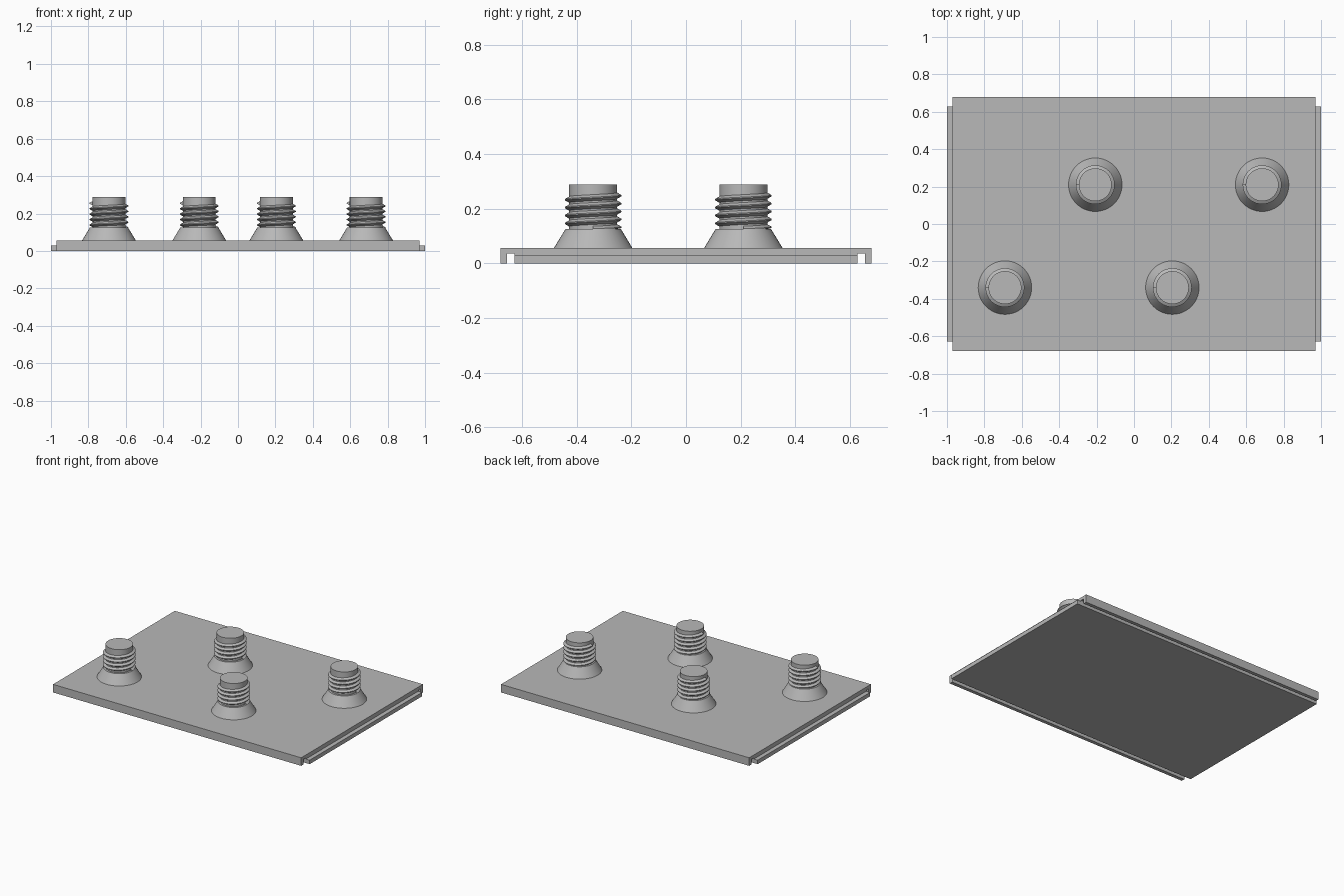
import bpy, bmesh
from math import cos, sin, pi, radians

if "Cube" in bpy.data.objects:
    bpy.data.objects.remove(bpy.data.objects["Cube"])

grey = bpy.data.materials.new("light grey")
grey.use_nodes = True
color = (0.48, 0.48, 0.48, 1)
grey.diffuse_color = color
grey.node_tree.nodes["Principled BSDF"].inputs["Base Color"].default_value = color

PLATE_TOP = 0.057
CORE = 0.088


def make_object(name, bm, smooth=False):
    bmesh.ops.recalc_face_normals(bm, faces=bm.faces)
    mesh = bpy.data.meshes.new(name)
    bm.to_mesh(mesh)
    bm.free()
    mesh.materials.append(grey)
    obj = bpy.data.objects.new(name, mesh)
    bpy.context.collection.objects.link(obj)
    if smooth:
        bpy.ops.object.select_all(action='DESELECT')
        obj.select_set(True)
        bpy.context.view_layer.objects.active = obj
        bpy.ops.object.shade_smooth_by_angle(angle=radians(30))
    return obj


def loft(bm, rings, closed_section):
    """Join successive vertex rows with quads."""
    for a, b in zip(rings, rings[1:]):
        n = len(a)
        for i in range(n if closed_section else n - 1):
            j = (i + 1) % n
            bm.faces.new((a[i], a[j], b[j], b[i]))


def extrude_profile(name, profile, half_length):
    """Prism along x from a (y, z) outline."""
    bm = bmesh.new()
    ends = [[bm.verts.new((x, y, z)) for y, z in profile]
            for x in (-half_length, half_length)]
    loft(bm, ends, True)
    for ring in ends:
        bm.faces.new(ring)
    return make_object(name, bm)


# Cover plate with a downturned flange and a groove along both long edges
half = [(0.628, 0.028), (0.628, 0.036), (0.655, 0.036),
        (0.655, 0), (0.68, 0), (0.68, PLATE_TOP)]
extrude_profile("cover_plate", half + [(-y, z) for y, z in reversed(half)], 0.97)

# Lower slab, whose short ends stick out as tongues
extrude_profile("lower_slab", [(-0.628, 0), (0.628, 0), (0.628, 0.028), (-0.628, 0.028)], 1.0)


def build_stud_body():
    # Conical foot, shoulder and plain core
    bm = bmesh.new()
    sides = 48
    profile = [(0.143, PLATE_TOP), (0.102, 0.125), (CORE, 0.125), (CORE, 0.288)]
    rings = [[bm.verts.new((r * cos(2 * pi * i / sides), r * sin(2 * pi * i / sides), z))
              for i in range(sides)] for r, z in profile]
    loft(bm, rings, True)
    bm.faces.new(rings[-1])
    return make_object("stud_body", bm, True)


def build_thread():
    # Helical ridge ending just below the plain tip
    bm = bmesh.new()
    pitch, turns, per_turn = 0.029, 4.5, 40
    section = [(CORE - 0.003, -0.013), (0.104, -0.002), (0.104, 0.002), (CORE - 0.003, 0.013)]
    steps = int(turns * per_turn)
    rings = []
    for k in range(steps + 1):
        angle = pi - 2 * pi * (steps - k) / per_turn
        z0 = 0.255 - pitch * (steps - k) / per_turn
        # keep the run-out above the foot shoulder
        rings.append([bm.verts.new((r * cos(angle), r * sin(angle), max(z0 + dz, 0.125)))
                      for r, dz in section])
    loft(bm, rings, True)
    bm.faces.new(rings[0])
    bm.faces.new(rings[-1])
    return make_object("stud_thread", bm, True)


# Four studs in two staggered rows
parts = [build_stud_body(), build_thread()]
spots = [(-0.69, -0.34), (0.205, -0.34), (-0.207, 0.21), (0.685, 0.21)]
for n, (x, y) in enumerate(spots):
    for part in parts:
        obj = part if n == 0 else part.copy()
        if n:
            bpy.context.collection.objects.link(obj)
        obj.location = (x, y, 0)
